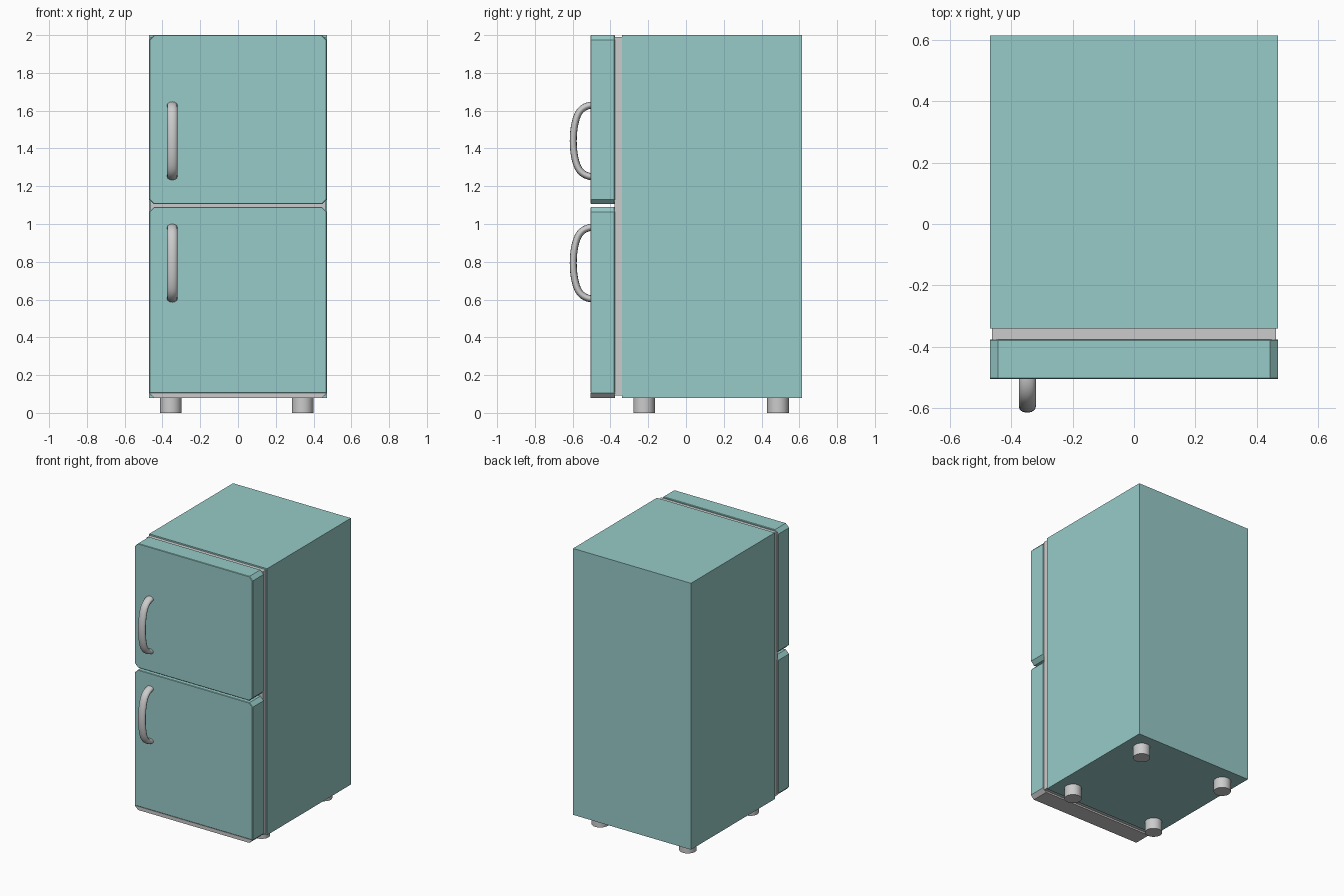
import bpy, bmesh
from mathutils import Vector

if "Cube" in bpy.data.objects:
    bpy.data.objects.remove(bpy.data.objects["Cube"])

teal = bpy.data.materials.new("teal_enamel")
teal.diffuse_color = (0.31, 0.60, 0.58, 1)
teal.use_nodes = True
teal.node_tree.nodes["Principled BSDF"].inputs["Base Color"].default_value = teal.diffuse_color


def finish(name, bm, mat=None):
    bmesh.ops.recalc_face_normals(bm, faces=bm.faces[:])
    me = bpy.data.meshes.new(name)
    bm.to_mesh(me)
    bm.free()
    ob = bpy.data.objects.new(name, me)
    bpy.context.collection.objects.link(ob)
    if mat:
        me.materials.append(mat)
    return ob


def smooth(ob, angle=0.6):
    bpy.ops.object.select_all(action='DESELECT')
    ob.select_set(True)
    bpy.context.view_layer.objects.active = ob
    bpy.ops.object.shade_smooth_by_angle(angle=angle)


def slab(name, outline, y0, y1, mat=None, rim=0.0):
    """Extrude an x-z outline from y0 to y1, with an optional fine rim bevel."""
    bm = bmesh.new()
    face = bm.faces.new([bm.verts.new((x, y0, z)) for x, z in outline])
    ext = bmesh.ops.extrude_face_region(bm, geom=[face])
    for v in ext["geom"]:
        if isinstance(v, bmesh.types.BMVert):
            v.co.y = y1
    if rim:
        edges = [e for e in bm.edges
                 if abs(e.verts[0].co.y - e.verts[1].co.y) < 1e-6]
        bmesh.ops.bevel(bm, geom=edges, offset=rim, segments=1,
                        profile=0.5, affect='EDGES')
    return finish(name, bm, mat)


def rect(w, z0, z1):
    return [(-w, z0), (w, z0), (w, z1), (-w, z1)]


W, C = 0.47, 0.026          # half width, corner chamfer
FRONT, BACK = -0.505, -0.377


def chamfered(z0, z1):
    return [(-W + C, z0), (W - C, z0), (W, z0 + C), (W, z1 - C),
            (W - C, z1), (-W + C, z1), (-W, z1 - C), (-W, z0 + C)]


# Cabinet and the door seal in front of it
slab("cabinet", rect(W, 0.08, 2.0), -0.34, 0.615, teal)
slab("door_seal", rect(0.463, 0.092, 1.99), BACK - 0.001, -0.34)

# Doors; the lower one stands on a grey strip that holds its bottom chamfers
slab("upper_door", chamfered(1.105, 2.0), FRONT, BACK, teal, 0.003)
low_z = 0.08 + C
slab("lower_door", [(-W, low_z), (W, low_z), (W, 1.09 - C), (W - C, 1.09),
                    (-W + C, 1.09), (-W, 1.09 - C)], FRONT, BACK, teal, 0.003)
slab("bottom_strip", [(-W + C, 0.08), (W - C, 0.08), (W, low_z), (-W, low_z)],
     FRONT, BACK)


# Bowed handles: oval tube along a mirrored path
def handle(name, zc):
    cu = bpy.data.curves.new(name, 'CURVE')
    cu.dimensions = '3D'
    cu.bevel_depth = 0.0185
    cu.bevel_resolution = 4
    cu.resolution_u = 8
    cu.use_fill_caps = True
    sp = cu.splines.new('BEZIER')
    path = [((-0.49, 0.190), (-0.03, 0.0)), ((-0.567, 0.150), (-0.017, -0.027)),
            ((-0.597, 0.0), (0.0, -0.065)), ((-0.567, -0.150), (0.017, -0.027)),
            ((-0.49, -0.190), (0.03, 0.0))]
    sp.bezier_points.add(len(path) - 1)
    for bp, ((y, z), (ty, tz)) in zip(sp.bezier_points, path):
        co, t = Vector((0, y, z)), Vector((0, ty, tz))
        bp.handle_left_type = bp.handle_right_type = 'FREE'
        bp.co, bp.handle_left, bp.handle_right = co, co - t, co + t
    ob = bpy.data.objects.new(name, cu)
    bpy.context.collection.objects.link(ob)
    ob.location = (-0.348, 0, zc)
    ob.scale.x = 1.5
    bpy.ops.object.select_all(action='DESELECT')
    ob.select_set(True)
    bpy.context.view_layer.objects.active = ob
    bpy.ops.object.convert(target='MESH')
    smooth(bpy.context.view_layer.objects.active)


handle("upper_handle", 1.44)
handle("lower_handle", 0.793)

# Four round feet
for side, x in (("left", -0.356), ("right", 0.342)):
    for end, y in (("front", -0.222), ("rear", 0.487)):
        bm = bmesh.new()
        bmesh.ops.create_cone(bm, cap_ends=True, segments=32, radius1=0.057,
                              radius2=0.057, depth=0.085)
        foot = finish(f"{end}_{side}_foot", bm)
        foot.location = (x, y, 0.0425)
        smooth(foot)
